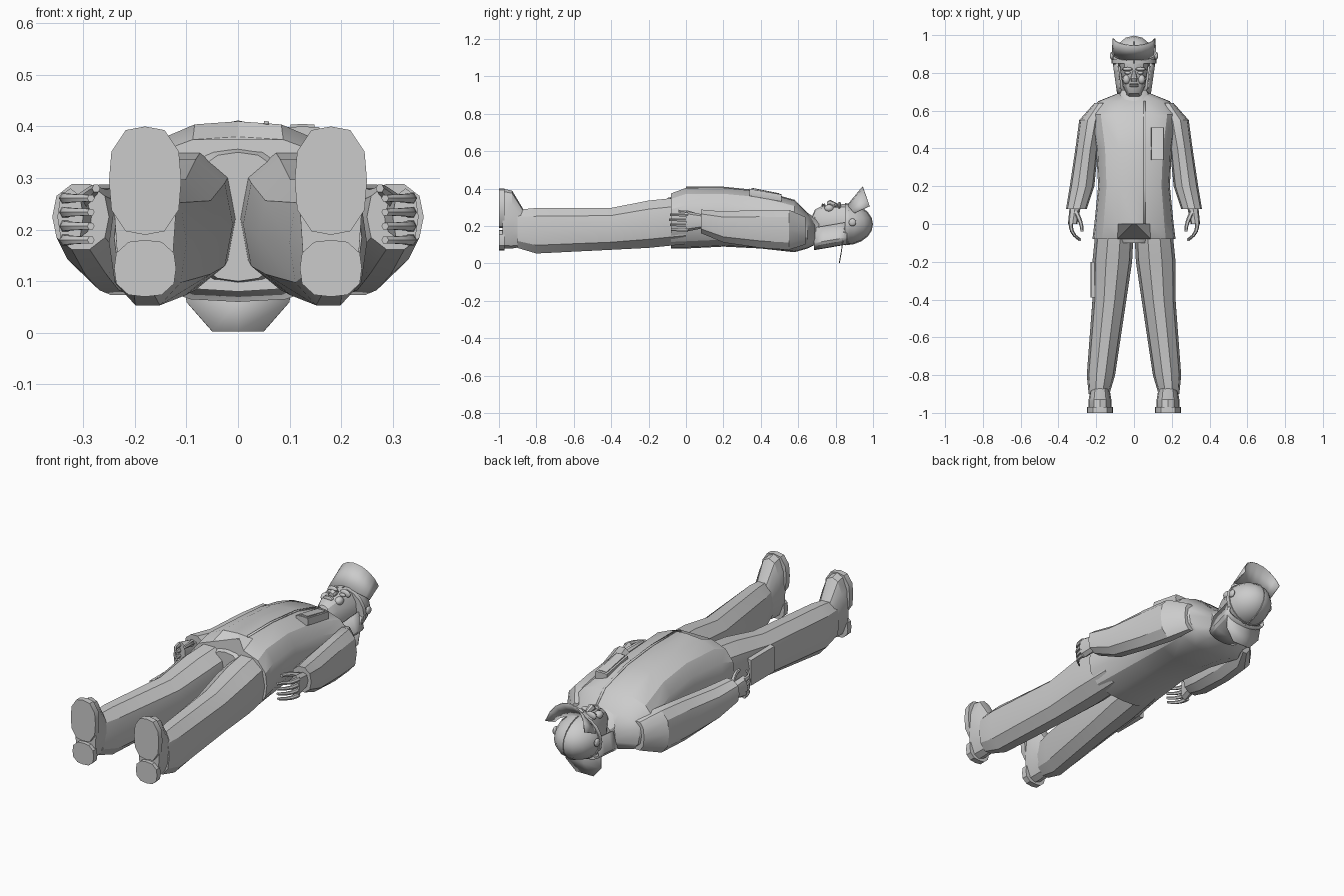
import bpy, bmesh
from math import sin, cos, pi, radians
from mathutils import Matrix, Vector

cube = bpy.data.objects.get("Cube")
if cube:
    bpy.data.objects.remove(cube, do_unlink=True)

COLOUR = (.6, .6, .6, 1)
grey = bpy.data.materials.new("plain_grey")
grey.use_nodes = True
grey.diffuse_color = COLOUR
grey.node_tree.nodes["Principled BSDF"].inputs["Base Color"].default_value = COLOUR


def finish(name, mesh_builder, thickness=0):
    """Turn a bmesh into a shaded object, optionally thickening a sheet."""
    bmesh.ops.recalc_face_normals(mesh_builder, faces=mesh_builder.faces)
    mesh = bpy.data.meshes.new(name)
    mesh_builder.to_mesh(mesh)
    mesh_builder.free()
    mesh.materials.append(grey)
    part = bpy.data.objects.new(name, mesh)
    bpy.context.collection.objects.link(part)
    bpy.ops.object.select_all(action='DESELECT')
    part.select_set(True)
    bpy.context.view_layer.objects.active = part
    bpy.ops.object.shade_smooth_by_angle(angle=radians(30))
    if thickness:
        solidify = part.modifiers.new("thickness", 'SOLIDIFY')
        solidify.thickness = thickness
        solidify.offset = 0


def bridge(builder, rings, closed):
    """Join successive rows of points with quads."""
    rows = [[builder.verts.new(point) for point in ring] for ring in rings]
    count = len(rows[0])
    for near, far in zip(rows, rows[1:]):
        for i in range(count if closed else count - 1):
            j = (i + 1) % count
            builder.faces.new((near[i], near[j], far[j], far[i]))
    return rows


def sheet(name, rows, thickness):
    builder = bmesh.new()
    bridge(builder, rows, closed=False)
    finish(name, builder, thickness)


def section(y, left, right, low, high, sides, squareness):
    """Superellipse outline that fills the given bounds."""
    points = []
    for i in range(sides):
        c, s = cos(2 * pi * i / sides), sin(2 * pi * i / sides)
        reach = (abs(c) ** squareness + abs(s) ** squareness) ** (-1 / squareness) / 2
        points.append(Vector(((left + right) / 2 + c * reach * (right - left), y,
                              (low + high) / 2 + s * reach * (high - low))))
    return points


def loft(name, stations, sides=12, squareness=2.4, mirror=1, notch=0):
    """Closed body through stations (y, left, right, low, high)."""
    rings = [section(*station, sides, squareness) for station in stations]
    rings[0][sides // 4].y += notch
    for ring in rings:
        for point in ring:
            point.x *= mirror
    builder = bmesh.new()
    rows = bridge(builder, rings, closed=True)
    builder.faces.new(rows[0])
    builder.faces.new(rows[-1])
    finish(name, builder)


def centred(stations):
    """Expand (y, half width, low, high) into symmetric stations."""
    return [(y, -half, half, low, high) for y, half, low, high in stations]


def prism(name, start, end, bounds, **options):
    loft(name, [(start, *bounds), (end, *bounds)], **options)


def ball(name, centre, radii, half=False):
    """Ellipsoid; half keeps only the part beyond its centre in y."""
    builder = bmesh.new()
    place = Matrix.Translation(centre) @ Matrix.Diagonal((*radii, 1))
    bmesh.ops.create_uvsphere(builder, u_segments=16, v_segments=10, radius=1, matrix=place)
    if half:
        geometry = builder.verts[:] + builder.edges[:] + builder.faces[:]
        bmesh.ops.bisect_plane(builder, geom=geometry, plane_co=centre,
                               plane_no=(0, -1, 0), clear_outer=True)
        bmesh.ops.holes_fill(builder, edges=builder.edges[:])
    finish(name, builder)


# Jacket with a notched front hem, and the pelvis and collar inside it
jacket = [(-.08, .22, .08, .38), (0, .21, .08, .41), (.2, .19, .09, .41), (.4, .2, .08, .39),
          (.58, .23, .06, .34), (.65, .19, .08, .27), (.69, .09, .1, .22)]
loft("jacket", centred(jacket), sides=16, squareness=2.6, notch=.09)
loft("pelvis", centred([(-.1, .1, .1, .35), (0, .2, .09, .38)]), sides=16)
loft("collar", centred([(.65, .1, .1, .27), (.71, .07, .11, .23)]))

# Front closure strip follows the jacket, chest pocket sits on it
sheet("closure_strip", [[(x, y, high - x / 20) for x in (.05, .06)]
                        for y, half, low, high in jacket[1:-1]], thickness=.006)
pocket = [(.34, .09, .16, .36, .4), (.51, .09, .16, .33, .37)]
loft("chest_pocket", pocket, sides=8, squareness=9)
rim = .01
loft("pocket_flap", [(y + inset, left + rim, right - rim, low, high + rim / 2)
                     for (y, left, right, low, high), inset in zip(pocket, (rim, -rim))],
     sides=8, squareness=9)

for mirror, label in ((1, "left"), (-1, "right")):
    # Sleeve narrowing to the cuff
    loft(label + "_sleeve", [(.64, .14, .21, .1, .25), (.55, .16, .29, .07, .29),
                             (.4, .19, .31, .08, .29), (.2, .21, .34, .11, .28),
                             (.08, .25, .36, .16, .29)], sides=10, mirror=mirror)

    # Trouser leg
    loft(label + "_trouser_leg", [(0, 0, .2, .1, .36), (-.2, .01, .22, .08, .34),
                                  (-.4, .04, .22, .07, .3), (-.8, .1, .25, .05, .3),
                                  (-.9, .13, .24, .08, .29)], sides=10, mirror=mirror)

    # Boot with separate sole and heel blocks
    prism(label + "_boot_sole", -1, -.97, (.11, .25, .19, .4), mirror=mirror, squareness=2.8)
    prism(label + "_boot_heel", -1, -.97, (.12, .24, .07, .18), mirror=mirror, squareness=2.8)
    loft(label + "_boot_upper", [(-.98, .12, .24, .08, .4), (-.93, .12, .24, .08, .39),
                                 (-.87, .13, .23, .09, .29)], mirror=mirror)

    # Palm, curling fingers and thumb
    loft(label + "_palm", [(.1, .28, .34, .19, .26), (0, .3, .35, .17, .28)], sides=8, mirror=mirror)
    steps = [i / 4 for i in range(5)]
    for finger in range(4):
        z = .18 + .027 * finger
        length = .1 - .005 * abs(finger - 2)
        tube = []
        for t in steps:
            x, r = .335 - .05 * t ** 3, .012 - .005 * t
            tube.append((.01 - t * length, x - r, x + r, z - r, z + r))
        loft(f"{label}_finger_{finger + 1}", tube, sides=6, mirror=mirror)
    tube = []
    for t in steps:
        bend = sin(t * pi / 2)
        x, z, r = .31 - .035 * bend, .25 + .03 * bend, .015 - .007 * t
        tube.append((.07 - .11 * t, x - r, x + r, z - r, z + r))
    loft(label + "_thumb", tube, sides=6, mirror=mirror)

    # Paired face parts and the visor pivot
    ball(label + "_brow", (.035 * mirror, .82, .31), (.03, .01, .02))
    ball(label + "_eye", (.033 * mirror, .8, .31), (.017, .008, .01))
    ball(label + "_cheek", (.04 * mirror, .765, .295), (.02, .025, .02))
    ball(label + "_visor_pivot", (.118 * mirror, .89, .22), (.01, .02, .02))

# Cargo pocket on the right thigh
prism("thigh_pocket", -.39, -.2, (.19, .23, .12, .26), sides=8, squareness=9, mirror=-1)

# Head, nose and lips
loft("head", centred([(.66, .05, .12, .22), (.69, .04, .15, .29), (.73, .06, .13, .31),
                      (.86, .08, .12, .32)]), sides=14)
loft("nose", centred([(.755, .015, .3, .33), (.77, .018, .3, .34), (.81, .008, .3, .32)]), sides=8)
for lip, y in (("upper_lip", .74), ("lower_lip", .73)):
    ball(lip, (0, y, .31), (.025, .005, .012))

# Neck curtain hanging from the helmet, open towards the face
curtain = []
for t in (0, .3, .7, 1):
    y, width, rise = .685 + .175 * t, .085 + .025 * t, .03 * t
    arc = [(-width * cos(pi * i / 8), y, .11 + rise - .035 * sin(pi * i / 8)) for i in range(9)]
    edge = [(side * width * .8, y, .19 + rise) for side in (-1, 1)]
    curtain.append([edge[0], *arc, edge[1]])
sheet("neck_curtain", curtain, thickness=.008)

# Helmet dome with its centre ridge and rim
crown = (0, .85, .21)
ball("helmet", crown, (.117, .147, .108), half=True)
ball("helmet_ridge", crown, (.006, .15, .113), half=True)
prism("helmet_rim", .85, .87, (-.12, .12, .1, .32), sides=18, squareness=2)

# Rear brim, a thin tapering sheet
sheet("rear_brim", [[(side * half, y, z) for side in (-1, 0, 1)] for half, y, z in
                    ((.05, .82, .003), (.1, .83, .06), (.11, .85, .2))], thickness=.005)


def visor_edge(y, z, width, sweep):
    """Arc across the brow whose ends fall back and down."""
    angles = [radians(20 * i) for i in range(-4, 5)]
    return [(width * sin(a), y + .045 * (1 - cos(a)), z - sweep * (1 - cos(a))) for a in angles]


# Raised visor
sheet("visor", [visor_edge(.863, .31, .118, .05), visor_edge(.945, .41, .112, .125)], thickness=.005)
